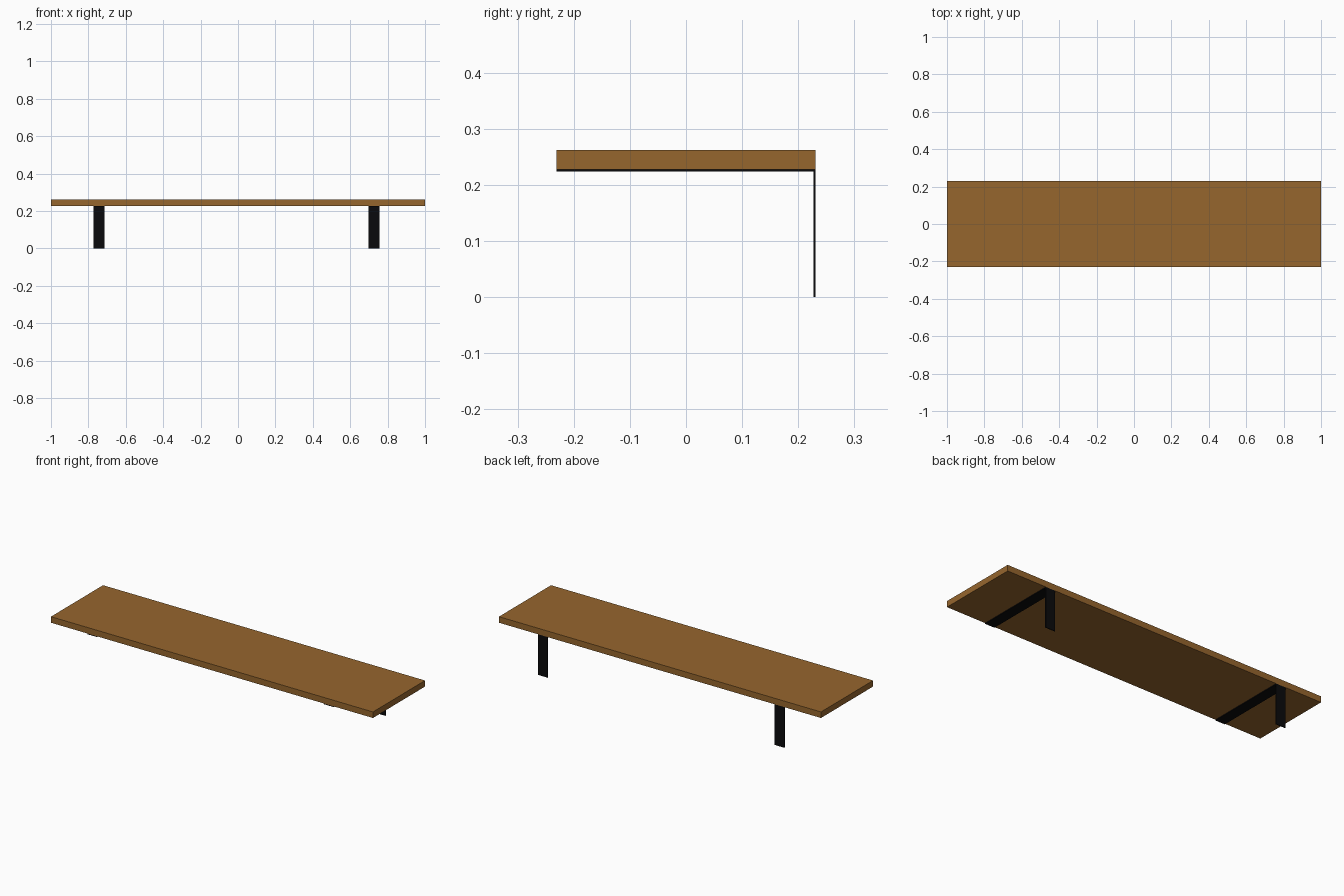
import bpy, bmesh

if "Cube" in bpy.data.objects:
    bpy.data.objects.remove(bpy.data.objects["Cube"])


def material(name, rgb):
    m = bpy.data.materials.new(name)
    m.diffuse_color = (*rgb, 1.0)
    m.use_nodes = True
    m.node_tree.nodes["Principled BSDF"].inputs["Base Color"].default_value = m.diffuse_color
    return m


wood = material("brown wood", (0.305, 0.133, 0.027))
metal = material("black metal", (0.003, 0.003, 0.0035))


def extrude_profile(name, profile, x0, x1, mat):
    """Extrude a closed (y, z) outline along x."""
    bm = bmesh.new()
    face = bm.faces.new([bm.verts.new((x0, y, z)) for y, z in profile])
    geom = bmesh.ops.extrude_face_region(bm, geom=[face])["geom"]
    verts = [g for g in geom if isinstance(g, bmesh.types.BMVert)]
    bmesh.ops.translate(bm, verts=verts, vec=(x1 - x0, 0, 0))
    bmesh.ops.recalc_face_normals(bm, faces=bm.faces[:])
    mesh = bpy.data.meshes.new(name)
    bm.to_mesh(mesh)
    bm.free()
    mesh.materials.append(mat)
    obj = bpy.data.objects.new(name, mesh)
    bpy.context.collection.objects.link(obj)
    return obj


D = 0.231      # half depth
BOTTOM = 0.228  # underside of the plank
TOP = 0.262
T = 0.004      # bracket plate thickness

# Plank
extrude_profile("shelf_board", [(-D, BOTTOM), (D, BOTTOM), (D, TOP), (-D, TOP)],
                -1, 1, wood)

# L-shaped brackets: arm under the plank, leg down the back
l_shape = [(-D, BOTTOM), (-D, BOTTOM - T), (D - T, BOTTOM - T),
           (D - T, 0), (D, 0), (D, BOTTOM)]
for name, x in (("left_bracket", -0.743), ("right_bracket", 0.727)):
    extrude_profile(name, l_shape, x - 0.03, x + 0.03, metal)
